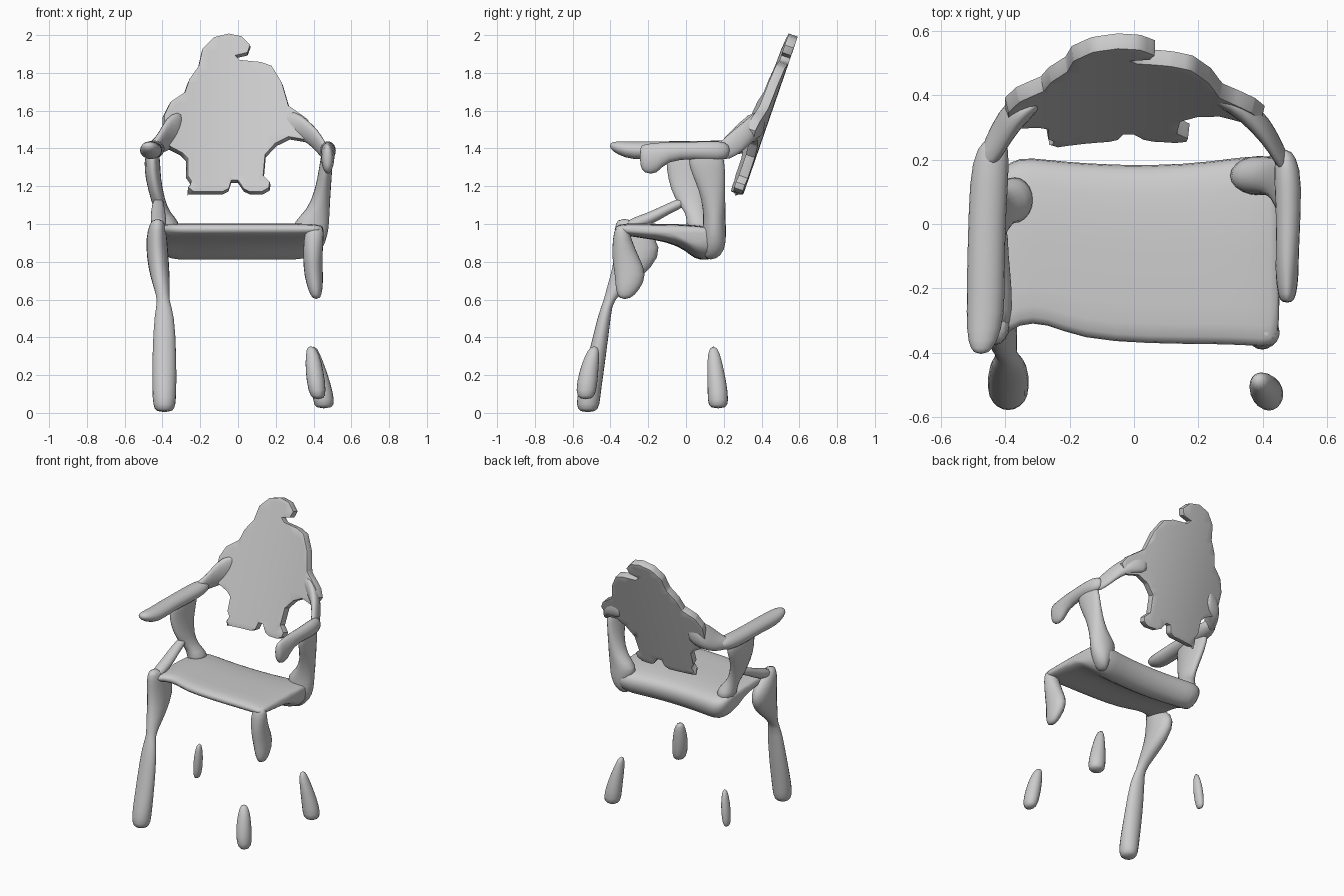
import bpy, bmesh, math


def finish(name, bm, smooth=1):
    bmesh.ops.recalc_face_normals(bm, faces=bm.faces)
    me = bpy.data.meshes.new(name)
    bm.to_mesh(me)
    bm.free()
    ob = bpy.data.objects.new(name, me)
    bpy.context.collection.objects.link(ob)
    for p in me.polygons:
        p.use_smooth = True
    if smooth:
        ob.modifiers.new("soft", 'SUBSURF').levels = smooth
        ob.modifiers["soft"].render_levels = smooth
    return ob


def skin(name, rings, smooth=1):
    """Bridge a list of point rings and cap both ends."""
    bm = bmesh.new()
    vs = [[bm.verts.new(p) for p in ring] for ring in rings]
    n = len(vs[0])
    for a, b in zip(vs, vs[1:]):
        for i in range(n):
            bm.faces.new((a[i], a[(i + 1) % n], b[(i + 1) % n], b[i]))
    bm.faces.new(vs[0])
    bm.faces.new(vs[-1])
    return finish(name, bm, smooth)


def limb(name, axis, stations, n=10):
    """Ellipse loft along an axis; station = (x, y, z, r1, r2), radii on the other two axes."""
    u, v = [i for i in range(3) if i != axis]
    rings = []
    for *c, r1, r2 in stations:
        ring = []
        for i in range(n):
            a = 2 * math.pi * i / n
            p = list(c)
            p[u] += 1.03 * r1 * math.cos(a)
            p[v] += 1.03 * r2 * math.sin(a)
            ring.append(p)
        rings.append(ring)
    return skin(name, rings)


# Seat: thin front edge, thick rolled apron at the rear
profile = [(0, .945), (0, .99), (.08, 1.005), (.35, 1.0), (.6, 1.0), (.85, .985),
           (.97, .965), (1, .91), (.96, .85), (.86, .805), (.74, .815),
           (.66, .86), (.5, .905), (.2, .93)]
seat_stations = [(-.43, -.33, .12, .45), (-.41, -.36, .18, .75), (-.36, -.31, .215, 1),
                 (-.27, -.31, .205, 1), (-.17, -.36, .195, 1), (.05, -.375, .185, 1),
                 (.25, -.375, .2, 1), (.36, -.38, .22, 1), (.43, -.385, .21, .75),
                 (.455, -.35, .15, .45)]
skin("seat", [[(x, f + t * (b - f), .975 + (z - .975) * s) for t, z in profile]
              for x, f, b, s in seat_stations])

# Leaning back panel with broken outline
outline = [(-.265, 1.175), (-.24, 1.165), (-.08, 1.165), (-.05, 1.18), (-.035, 1.225),
           (0, 1.225), (.03, 1.18), (.06, 1.165), (.13, 1.165), (.165, 1.185),
           (.17, 1.215), (.135, 1.25), (.145, 1.36), (.2, 1.42), (.27, 1.455), (.36, 1.44),
           (.4, 1.5), (.37, 1.55), (.27, 1.62), (.235, 1.74), (.18, 1.83), (.12, 1.85),
           (.01, 1.86), (-.015, 1.885), (.05, 1.9), (.065, 1.94), (.02, 1.985), (-.05, 2.0),
           (-.13, 1.98), (-.19, 1.92), (-.21, 1.83), (-.26, 1.76), (-.285, 1.69),
           (-.36, 1.64), (-.395, 1.57), (-.395, 1.42), (-.3, 1.37), (-.27, 1.34),
           (-.27, 1.25), (-.25, 1.22)]
bm = bmesh.new()
bm.faces.new([bm.verts.new((x, 0, z)) for x, z in outline])
for k in range(-7, 8):
    for co, no in (((k * .053, 0, 0), (1, 0, 0)), ((0, 0, 1.58 + k * .055), (0, 0, 1))):
        bmesh.ops.bisect_plane(bm, geom=bm.verts[:] + bm.edges[:] + bm.faces[:],
                               plane_co=co, plane_no=no)
for v in bm.verts:
    v.co.y = .282 + (v.co.z - 1.17) * .345 - .33 * v.co.x ** 2
back = finish("back_panel", bm, 0)
solid = back.modifiers.new("thickness", 'SOLIDIFY')
solid.thickness, solid.offset = .05, 0
bev = back.modifiers.new("rounded_rim", 'BEVEL')
bev.width, bev.segments, bev.angle_limit = .018, 2, math.radians(50)

# Wings joining the back to the arms
limb("right_back_wing", 0, [(.22, .4, 1.53, .02, .06), (.3, .38, 1.53, .035, .075),
                            (.37, .33, 1.49, .05, .06), (.42, .275, 1.44, .055, .065),
                            (.455, .21, 1.39, .055, .055), (.48, .18, 1.38, .03, .035)])
limb("left_back_wing", 0, [(-.48, .19, 1.4, .035, .03), (-.44, .24, 1.405, .075, .045),
                           (-.4, .3, 1.45, .08, .075), (-.36, .34, 1.49, .05, .1),
                           (-.28, .385, 1.52, .02, .08)])

# Arms: long left one, shorter right one with a drooping front end
limb("left_arm", 1, [(-.475, -.405, 1.415, .02, .015), (-.47, -.37, 1.405, .048, .035),
                     (-.46, -.28, 1.385, .062, .052), (-.46, -.15, 1.395, .06, .045),
                     (-.455, .05, 1.39, .06, .05), (-.445, .2, 1.395, .062, .05),
                     (-.43, .27, 1.41, .035, .03)])
limb("right_arm", 1, [(.475, -.245, 1.36, .015, .05), (.475, -.225, 1.345, .03, .08),
                      (.475, -.15, 1.345, .038, .088), (.475, -.11, 1.385, .036, .05),
                      (.48, .05, 1.39, .04, .045), (.475, .18, 1.385, .045, .06),
                      (.465, .235, 1.39, .02, .03)])

# Arm posts flaring into the seat, and the left brace
limb("left_arm_post", 2, [(-.45, .04, 1.41, .03, .15), (-.455, .04, 1.33, .045, .15),
                          (-.45, .02, 1.24, .042, .12), (-.425, .02, 1.13, .038, .085),
                          (-.4, .055, 1.06, .04, .055), (-.37, .07, 1.01, .065, .07),
                          (-.37, .08, .95, .06, .08)])
limb("left_post_brace", 1, [(-.42, -.34, .985, .04, .03), (-.42, -.2, 1.02, .045, .04),
                            (-.425, -.1, 1.08, .035, .03), (-.42, .02, 1.13, .03, .03)])
limb("right_arm_post", 2, [(.475, .1, 1.41, .03, .1), (.465, .11, 1.3, .036, .1),
                           (.45, .14, 1.18, .042, .07), (.425, .15, 1.07, .062, .06),
                           (.385, .15, 1.01, .1, .062), (.39, .15, .95, .09, .065),
                           (.4, .15, .86, .05, .06), (.37, .13, .81, .02, .03)])

# Front legs: left nearly whole, right only a stub
limb("left_front_leg", 2, [(-.425, -.33, 1.03, .03, .04), (-.43, -.29, .97, .052, .09),
                           (-.43, -.25, .88, .06, .13), (-.42, -.28, .77, .058, .11),
                           (-.405, -.36, .67, .046, .06), (-.395, -.41, .595, .028, .025),
                           (-.39, -.43, .53, .055, .035), (-.39, -.47, .3, .066, .048),
                           (-.39, -.51, .12, .066, .062), (-.39, -.52, .04, .062, .065),
                           (-.39, -.52, .002, .045, .045)])
limb("right_front_leg", 2, [(.41, -.34, 1.0, .045, .035), (.4, -.34, .92, .055, .05),
                            (.395, -.32, .82, .052, .075), (.4, -.29, .73, .052, .088),
                            (.41, -.31, .65, .04, .065), (.415, -.325, .6, .02, .03)])

# Loose leg ends
limb("right_front_foot", 2, [(.425, -.53, .07, .028, .035), (.42, -.53, .11, .05, .058),
                             (.405, -.515, .22, .05, .053), (.395, -.495, .31, .038, .038),
                             (.385, -.485, .355, .018, .02)])
limb("right_rear_foot", 2, [(.455, .17, .022, .045, .045), (.455, .17, .06, .06, .058),
                            (.44, .165, .16, .052, .052), (.415, .15, .28, .034, .04),
                            (.4, .145, .355, .015, .022)])
limb("left_rear_foot", 2, [(-.425, .15, .08, .015, .025), (-.42, .15, .13, .028, .035),
                           (-.41, .145, .24, .03, .037), (-.4, .14, .34, .012, .018)])
